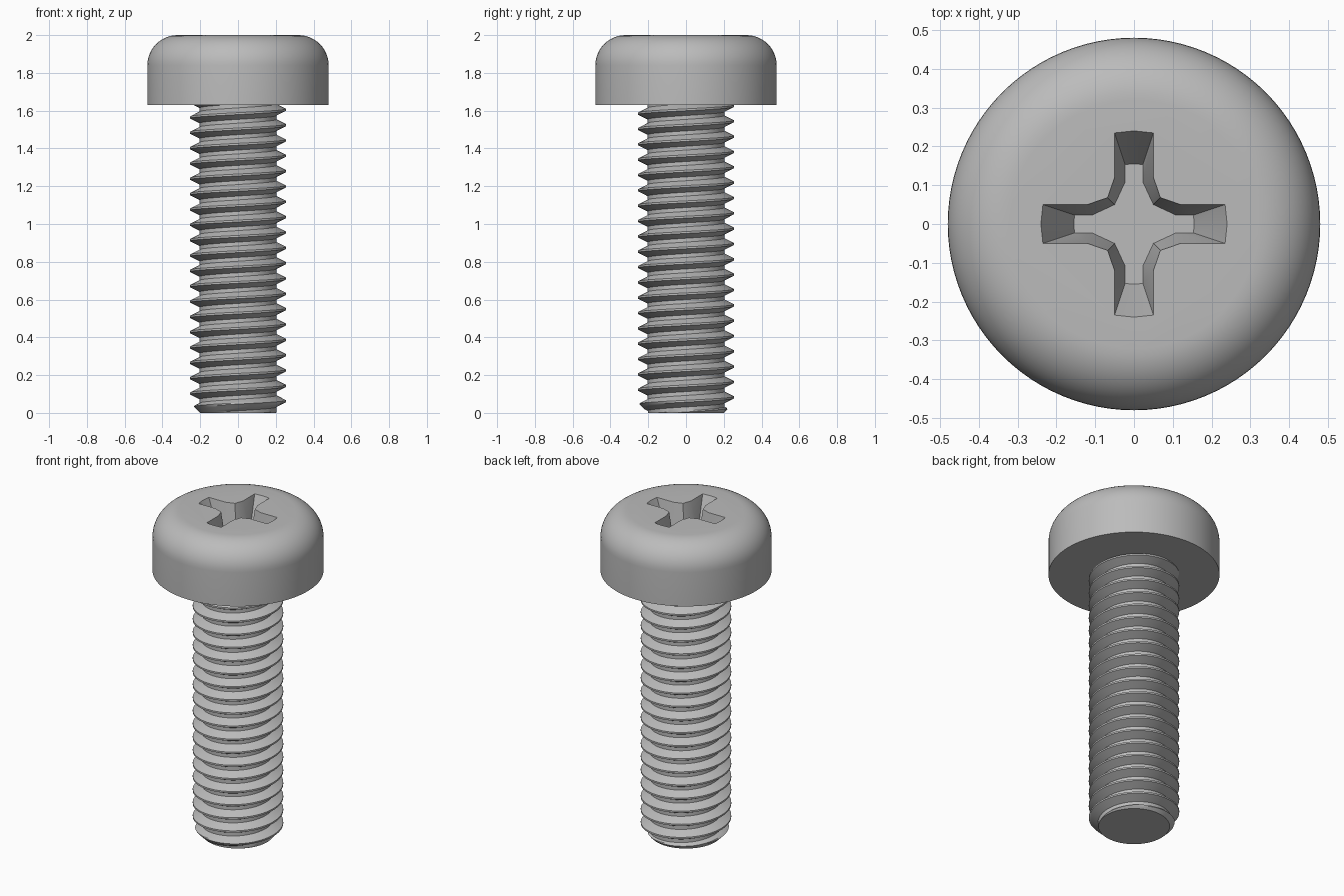
import bpy, bmesh, math

if "Cube" in bpy.data.objects:
    bpy.data.objects.remove(bpy.data.objects["Cube"], do_unlink=True)

HEAD_Z, TOP_Z = 1.63, 2.0
HEAD_R, FILLET = 0.48, 0.16
CREST_R, ROOT_R, TIP_R = 0.254, 0.203, 0.2
PITCH = 0.0812
SIDES = 96

steel = bpy.data.materials.new("Brushed steel grey")
steel.use_nodes = True
grey = (0.5, 0.5, 0.5, 1)
steel.diffuse_color = grey
steel.node_tree.nodes["Principled BSDF"].inputs["Base Color"].default_value = grey


def make_object(name, bm):
    bmesh.ops.recalc_face_normals(bm, faces=bm.faces)
    mesh = bpy.data.meshes.new(name)
    bm.to_mesh(mesh)
    bm.free()
    mesh.materials.append(steel)
    obj = bpy.data.objects.new(name, mesh)
    bpy.context.collection.objects.link(obj)
    return obj


def smooth(obj):
    bpy.ops.object.select_all(action='DESELECT')
    obj.select_set(True)
    bpy.context.view_layer.objects.active = obj
    bpy.ops.object.shade_smooth_by_angle(angle=math.radians(30))


def loft(bm, rings):
    """Join closed rings of points with quads and cap both ends."""
    loops = [[bm.verts.new(p) for p in ring] for ring in rings]
    n = len(loops[0])
    for a, b in zip(loops, loops[1:]):
        for i in range(n):
            j = (i + 1) % n
            bm.faces.new((a[i], a[j], b[j], b[i]))
    bm.faces.new(loops[0][::-1])
    bm.faces.new(loops[-1])


def circle(r, z):
    return [(r * math.cos(2 * math.pi * i / SIDES),
             r * math.sin(2 * math.pi * i / SIDES), z) for i in range(SIDES)]


# Pan head with a rounded upper rim
arc = [math.radians(90 * i / 12) for i in range(13)]
profile = [(HEAD_R, HEAD_Z)] + [
    (HEAD_R - FILLET + FILLET * math.cos(a), TOP_Z - FILLET + FILLET * math.sin(a))
    for a in arc]
bm = bmesh.new()
loft(bm, [circle(r, z) for r, z in profile])
head = make_object("head", bm)


# Tapered cross recess, one quadrant repeated four times
def cross(end_r, half, shoulder, corner, z):
    end = math.sqrt(end_r ** 2 - half ** 2)
    quadrant = [(end_r, 0), (end, half), (shoulder, half), (corner, corner),
                (half, shoulder), (half, end)]
    ring = []
    for k in range(4):
        c, s = math.cos(k * math.pi / 2), math.sin(k * math.pi / 2)
        ring += [(x * c - y * s, x * s + y * c, z) for x, y in quadrant]
    return ring


floor, rim = (0.155, 0.023, 0.108, 0.05), (0.24, 0.05, 0.12, 0.068)
depth, over = 0.18, 0.02
above = [b + (b - a) * over / depth for a, b in zip(floor, rim)]
bm = bmesh.new()
loft(bm, [cross(*floor, TOP_Z - depth), cross(*rim, TOP_Z), cross(*above, TOP_Z + over)])
cutter = make_object("recess_cutter", bm)
cutter.hide_render = True

cut = head.modifiers.new("recess", 'BOOLEAN')
cut.operation, cut.solver, cut.object = 'DIFFERENCE', 'EXACT', cutter
bpy.context.view_layer.update()
result = bpy.data.meshes.new_from_object(
    head.evaluated_get(bpy.context.evaluated_depsgraph_get()))
head.modifiers.clear()
head.data = result
bpy.data.objects.remove(cutter, do_unlink=True)
smooth(head)

# Threaded shank: one tooth section swept along a right-handed helix
# Each section point is (fraction of the pitch, share of the thread depth)
section = [(0.0, 1), (0.125, 1)]
section += [(0.125 + 0.3125 * k / 4, 1 - k / 4) for k in range(1, 5)]
section += [(0.75 - 0.0625 + 0.3125 * k / 4, k / 4) for k in range(4)]
PHASE = -0.3
turns = int(HEAD_Z / PITCH) + 4


def thread_point(step, turn, frac, share):
    angle = 2 * math.pi * step / SIDES
    z = PITCH * (turn + frac + step / SIDES + PHASE)
    z = min(max(z, 0), HEAD_Z + 0.01)
    r = min(ROOT_R + (CREST_R - ROOT_R) * share, TIP_R + z)
    return (r * math.cos(angle), r * math.sin(angle), z)


bm = bmesh.new()
columns = []
for step in range(SIDES + 1):
    columns.append([bm.verts.new(thread_point(step, turn, f, s))
                    for turn in range(-2, turns) for f, s in section])
for a, b in zip(columns, columns[1:]):
    for i in range(len(a) - 1):
        bm.faces.new((a[i], b[i], b[i + 1], a[i + 1]))
bmesh.ops.remove_doubles(bm, verts=bm.verts, dist=0.0002)
bmesh.ops.dissolve_degenerate(bm, edges=bm.edges, dist=0.0001)
# Flat end of the shank
tip = [v for v in bm.verts if v.co.z < 1e-5]
tip.sort(key=lambda v: math.atan2(v.co.y, v.co.x))
bm.faces.new(tip)
shank = make_object("threaded_shank", bm)
smooth(shank)
